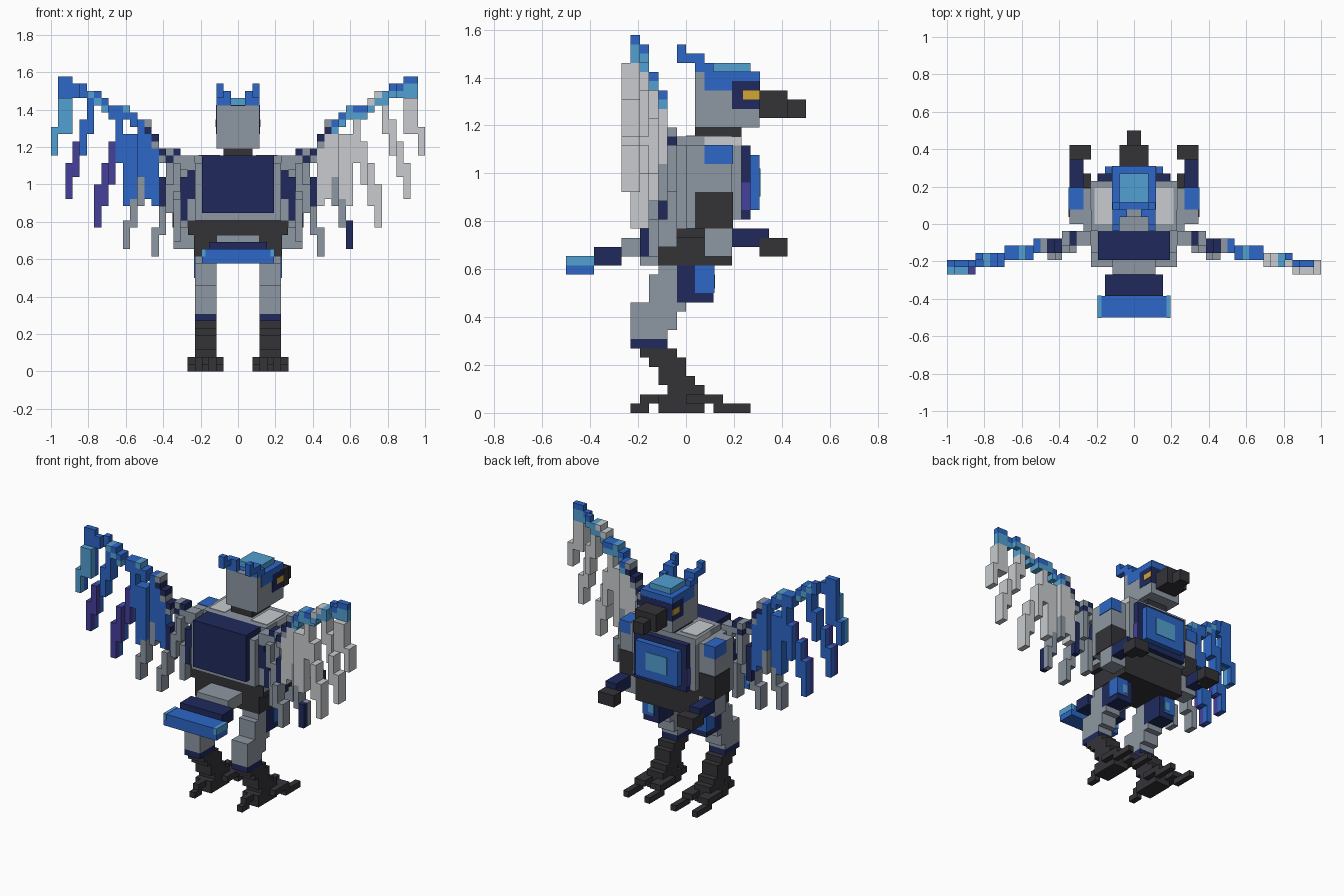
import bpy
import bmesh

UNIT = 1 / 26  # edge length of one block

if "Cube" in bpy.data.objects:
    bpy.data.objects.remove(bpy.data.objects["Cube"])


def material(name, red, green, blue):
    mat = bpy.data.materials.new(name)
    mat.use_nodes = True
    colour = (red, green, blue, 1)
    mat.diffuse_color = colour
    mat.node_tree.nodes["Principled BSDF"].inputs["Base Color"].default_value = colour
    return mat


grey = material("grey", .27, .31, .36)
pale = material("pale grey", .58, .60, .62)
dark = material("charcoal", .034, .033, .039)
navy = material("navy", .014, .023, .11)
blue = material("blue", .026, .135, .57)
sky = material("light blue", .085, .35, .64)
purple = material("purple", .062, .05, .33)
gold = material("gold", .66, .38, .03)


def finish(name, bm, mats):
    mesh = bpy.data.meshes.new(name)
    bm.to_mesh(mesh)
    bm.free()
    for mat in mats:
        mesh.materials.append(mat)
    bpy.context.collection.objects.link(bpy.data.objects.new(name, mesh))


def box(name, mat, xs, ys, zs):
    """Block spanning three (low, high) ranges, in block units."""
    bm = bmesh.new()
    bmesh.ops.create_cube(bm, size=1)
    for v in bm.verts:
        v.co = [UNIT * (sum(r) / 2 + c * (r[1] - r[0])) for r, c in zip((xs, ys, zs), v.co)]
    finish(name, bm, [mat])


def centred(name, mat, half, ys, zs):
    box(name, mat, (-half, half), ys, zs)


def pair(name, mat, xs, ys, zs):
    box("left_" + name, mat, xs, ys, zs)
    box("right_" + name, mat, (-xs[1], -xs[0]), ys, zs)


# Torso, hips and back plate
centred("torso", grey, 6, (-4, 6), (21, 29))
centred("shoulder_deck", grey, 5.95, (-1, 6), (29, 30))
centred("back_plate", navy, 5, (-5, -1), (22, 30))
centred("hips", dark, 6.1, (-3, 5), (16, 21))
centred("waist_band", dark, 6.95, (-3, 4.9), (19, 21))
pair("flank", grey, (6, 7), (-2.9, 0), (20, 29))
pair("deck_panel", pale, (2.5, 5.5), (0, 5), (30, 30.1))
pair("deck_side", pale, (5.95, 6.05), (2, 6), (29, 30))

# Chest plate with framed panel
centred("chest_base", navy, 5, (6, 7), (21, 29))
centred("chest_frame", blue, 4, (7, 8), (22, 28))
centred("chest_panel", sky, 2, (8, 8.1), (23.5, 26.5))
pair("chest_trim", purple, (5, 5.1), (6, 7), (22, 25))

# Head, cap, crest, eyes and beak
centred("neck", dark, 2, (1, 6), (30, 31))
centred("head", grey, 3, (1, 8), (31, 37))
centred("cap_side", blue, 3.03, (2, 8.03), (36, 37.05))
centred("cap_temple", blue, 3.03, (2, 5), (35, 36))
centred("cap_top", sky, 2, (3, 7), (37, 38))
centred("brow", navy, 3.05, (5, 8.05), (33, 36))
centred("eye_band", gold, 3.1, (6.2, 8), (34, 35))
centred("beak", dark, 2, (8, 11), (32, 35))
centred("beak_tip", dark, 1, (11, 13), (32, 34))
pair("crest_root", blue, (2, 3), (2, 3), (37, 38))
pair("crest_base", blue, (1, 3), (1, 2), (37, 39))
pair("crest_low", blue, (2, 3), (0, 1), (38, 39))
pair("crest_tip", blue, (2, 3), (-1, 0), (38, 40))

# Arms
pair("upper_arm", grey, (6, 9), (0, 5), (20, 29))
pair("shoulder_patch", blue, (7, 9.1), (2, 5.1), (27, 29.1))
pair("elbow_patch", dark, (6, 9.1), (1, 5.1), (20, 24))
pair("forearm", grey, (6, 9), (2, 5), (17, 20))
pair("wrist", navy, (7, 9), (5, 8), (18, 20))
pair("wrist_cuff", navy, (7, 9), (8, 9), (19, 20))
pair("palm", dark, (7, 9), (8, 9), (17, 19))
pair("hand", dark, (6, 9), (9, 11), (17, 19))

# Tail
centred("tail_root", grey, 3, (-7, -3), (17, 19))
centred("tail_middle", navy, 4, (-10, -7), (16, 18))
centred("tail_fan", blue, 5, (-13, -10), (15, 17))
pair("tail_fan_edge", sky, (4.5, 5.05), (-13.05, -9.95), (16, 17.05))

# Legs: stacked steps of (bottom, top, rear, front)
pair("thigh", navy, (3, 6), (-1, 3), (12, 16))
pair("thigh_patch", blue, (4, 6.1), (1, 3.1), (13, 16))
pair("thigh_front", sky, (4, 5), (3, 3.15), (13.5, 15))
for i, (low, high, rear, front) in enumerate([(15, 16, -3, -1), (12, 15, -4, -1), (11, 12, -6, 0),
                                              (9, 11, -6, -1), (8, 9, -6, -2)]):
    pair(f"leg_step_{i}", grey, (3, 6), (rear, front), (low, high))
pair("ankle_band", navy, (3, 6), (-6, -2), (7, 8))
for i, (rear, front) in enumerate([(-2, 2), (-3, 1), (-3, 0), (-4, 0), (-5, -1)]):
    pair(f"shin_step_{i}", dark, (3, 6), (rear, front), (i + 2, i + 3))

# Feet
pair("foot", dark, (3, 6), (-3, 2), (0, 2))
pair("heel", dark, (4, 5), (-5, -3), (1, 2))
pair("heel_claw", dark, (4, 5), (-6, -4), (0, 1))
for n, x in enumerate((2, 5)):
    pair(f"toe_{n}", dark, (x, x + 2), (0, 4), (1, 2))
    pair(f"claw_{n}", dark, (x + n, x + n + 1), (3, 7), (0, 1))


# Wings: block grids holding stepped feathers, two blocks thick
def build_wing(name, side, palette):
    cells = {}

    def column(i, low, high, rear, front, layers=(0, 1)):
        depth = -3 - (i - 6) // 4
        for k in range(low, high):
            for layer in layers:
                cells[i, depth + layer, k] = front if layer == 1 else rear

    def feather(start, top, count, length, drop, mats, front=None, layers=(0, 1)):
        for n in range(count):
            mat = mats[n * len(mats) // count]
            high = top - n * drop
            column(start + n, high - length, high, mat, front or mat, layers)

    # broad inner panel
    for i in range(11, 16):
        column(i, 24 - i % 2, 33, palette["panel"], palette["panel"])
    # hanging feathers, from body to tip
    feather(6, 30, 3, 6, 3, [navy, grey])
    feather(9, 30, 2, 6, 3, [grey, navy])
    feather(8, 29, 4, 4, 3, [grey], layers=(-1, 0))
    feather(13, 27, 3, 4, 3, palette["inner"], grey)
    feather(16, 35, 4, 6, 3, palette["middle"], palette["front"])
    feather(20, 38, 4, 5, 3, palette["outer"], palette["front"])
    feather(23, 38, 2, 5, 0, palette["tip"], palette["front"])
    feather(25, 34, 1, 4, 0, palette["tip"], palette["front"])
    # stepped leading edge, thinner toward the tip
    tops = {6: 30, 8: 31, 11: 33, 12: 35, 14: 36, 15: 37, 18: 38, 19: 39, 21: 40, 23: 41}
    top = 30
    for i in range(6, 25):
        top = tops.get(i, top)
        if i < 8:
            upper = lower = grey
        elif i < 13:
            upper, lower = (navy, grey) if i % 3 else (grey, navy)
        elif 18 <= i <= 19:
            upper, lower = palette["ridge"]
        else:
            upper, lower = sky if i in (15, 20) else blue, palette["edge"]
        layers = (1,) if i > 20 else (0, 1)
        column(i, top - 3 if i > 22 else top - 2, top - 1, lower, lower, layers)
        column(i, top - 1, top, upper, upper, layers)

    # keep only the exposed block faces
    mats = [grey, pale, navy, blue, sky, purple]
    bm = bmesh.new()
    for (i, j, k), mat in cells.items():
        for axis in range(3):
            for step in (0, 1):
                beside = [i, j, k]
                beside[axis] += 2 * step - 1
                if tuple(beside) in cells:
                    continue
                corners = []
                for a, b in ((0, 0), (1, 0), (1, 1), (0, 1)):
                    p = [i, j, k]
                    p[axis] += step
                    p[(axis + 1) % 3] += a
                    p[(axis + 2) % 3] += b
                    corners.append(bm.verts.new((side * p[0] * UNIT, p[1] * UNIT, p[2] * UNIT)))
                if (step == 0) != (side < 0):
                    corners.reverse()
                bm.faces.new(corners).material_index = mats.index(mat)
    bmesh.ops.remove_doubles(bm, verts=bm.verts, dist=UNIT / 100)
    finish(name, bm, mats)


build_wing("left_wing", 1, {
    "panel": pale, "inner": [grey, grey, navy], "middle": [pale], "outer": [pale],
    "tip": [pale], "front": pale, "ridge": (pale, sky), "edge": sky})
build_wing("right_wing", -1, {
    "panel": blue, "inner": [grey], "middle": [blue, purple, purple, purple],
    "outer": [blue, blue, purple, purple], "tip": [sky], "front": blue,
    "ridge": (blue, sky), "edge": blue})
